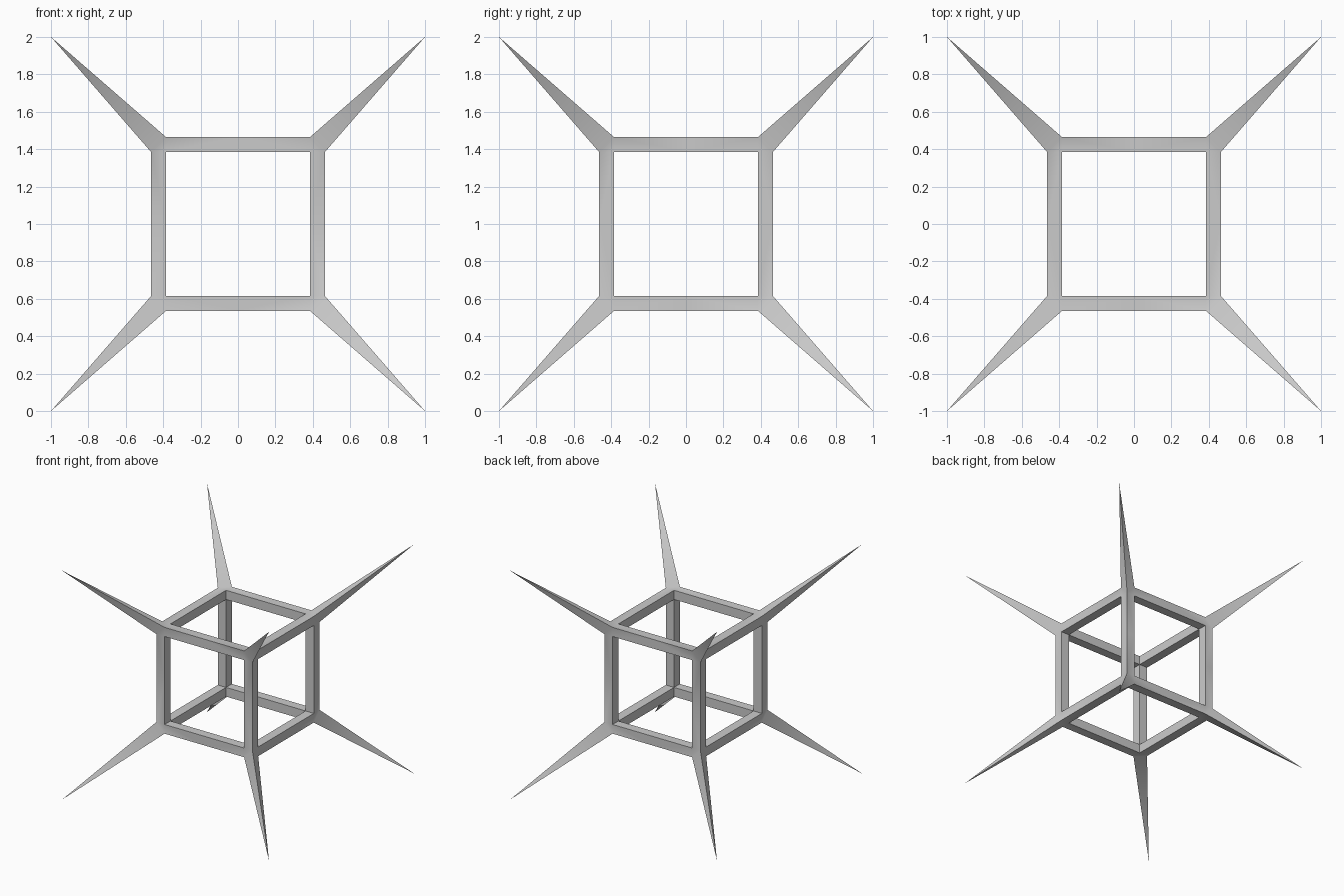
import bpy, bmesh, math
from mathutils import Vector

if "Cube" in bpy.data.objects:
    bpy.data.objects.remove(bpy.data.objects["Cube"])

INNER, OUTER, TIP = 0.384, 0.464, 1.0

bm = bmesh.new()

# Corner block of one octant, outermost vertex pulled out into a spike
bmesh.ops.create_cube(bm, size=2.0)
for v in bm.verts:
    v.co = Vector([OUTER if c > 0 else INNER for c in v.co])
tip = max(bm.verts, key=lambda v: v.co.length)
inner_faces = [f for f in bm.faces if tip not in f.verts]
spike_faces = list(tip.link_faces)
tip.co = Vector((TIP, TIP, TIP))

# Split the bent spike faces so the spike is three sided
for f in spike_faces:
    loop = next(l for l in f.loops if l.vert is tip)
    bmesh.utils.face_split(f, loop.link_loop_prev.vert, loop.link_loop_next.vert)

# Half beams from the block to the mirror planes, left open for the mirror
for f in inner_faces:
    axis = next(i for i in range(3) if all(abs(v.co[i] - INNER) < 1e-6 for v in f.verts))
    end = bmesh.ops.extrude_discrete_faces(bm, faces=[f])["faces"][0]
    for v in end.verts:
        v.co[axis] = 0.0
    bmesh.ops.delete(bm, geom=[end], context='FACES_ONLY')
bmesh.ops.recalc_face_normals(bm, faces=bm.faces[:])

mesh = bpy.data.meshes.new("spiked_cube_frame")
bm.to_mesh(mesh)
bm.free()
frame = bpy.data.objects.new("spiked_cube_frame", mesh)
bpy.context.collection.objects.link(frame)
frame.location.z = 1.0

# Soft blend at the spike roots, sharp beam edges
bpy.context.view_layer.objects.active = frame
frame.select_set(True)
bpy.ops.object.shade_smooth_by_angle(angle=math.radians(40))

# All eight corners
mirror = frame.modifiers.new("mirror", 'MIRROR')
mirror.use_axis = (True, True, True)
mirror.use_clip = True
mirror.merge_threshold = 0.001
